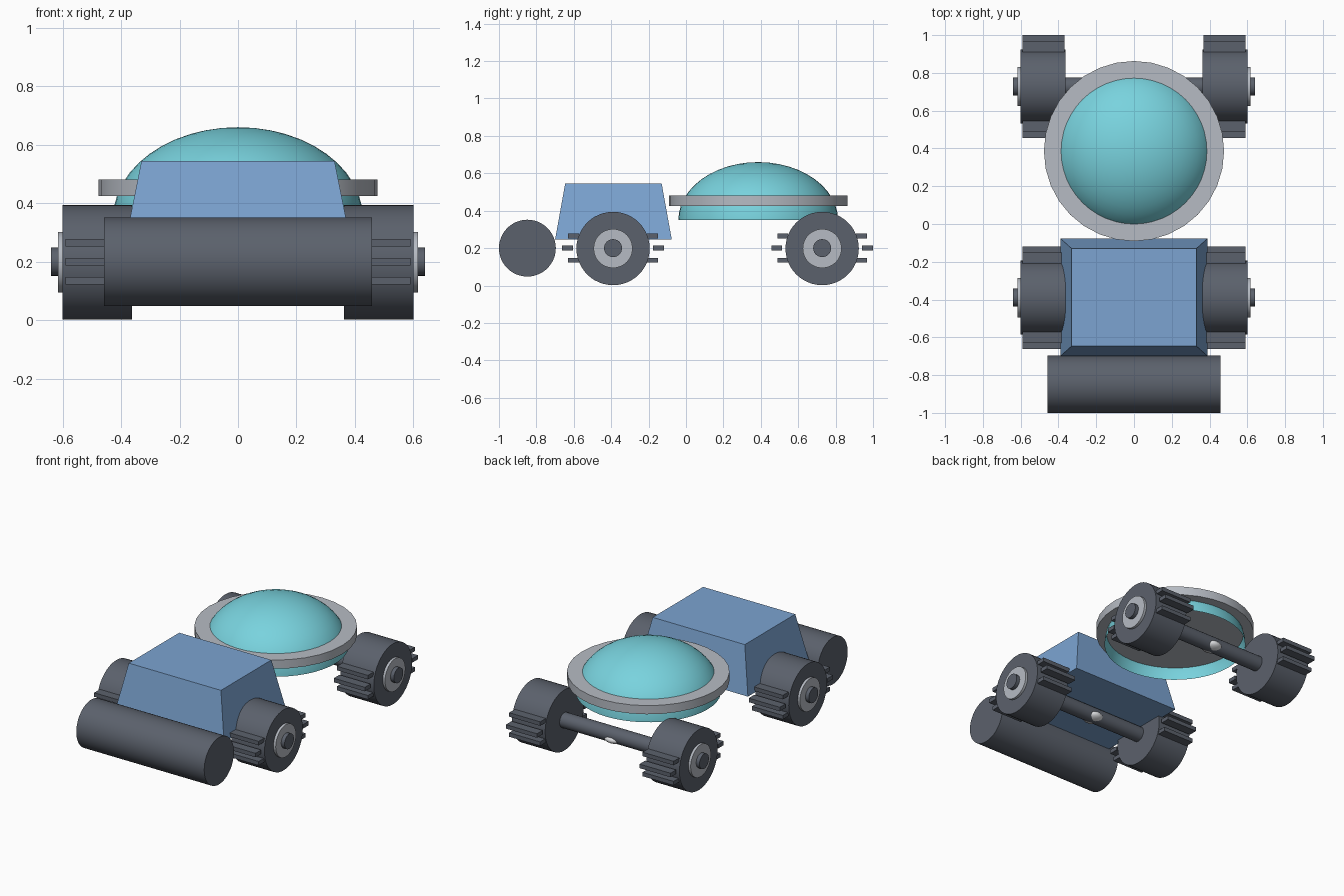
import bpy, bmesh, math
from mathutils import Matrix, Vector

if "Cube" in bpy.data.objects:
    bpy.data.objects.remove(bpy.data.objects["Cube"])


def material(name, rgb):
    m = bpy.data.materials.new(name)
    m.diffuse_color = (*rgb, 1)
    m.use_nodes = True
    m.node_tree.nodes["Principled BSDF"].inputs["Base Color"].default_value = m.diffuse_color
    return m


DARK = material("dark grey", (0.105, 0.12, 0.15))
SILVER = material("light grey", (0.47, 0.50, 0.55))
BLUE = material("blue", (0.20, 0.37, 0.64))
CYAN = material("cyan glass", (0.19, 0.65, 0.73))
WHITE = material("off white", (0.75, 0.76, 0.78))


def finish(name, bm, mat, smooth=True):
    bmesh.ops.recalc_face_normals(bm, faces=bm.faces)
    mesh = bpy.data.meshes.new(name)
    bm.to_mesh(mesh)
    bm.free()
    ob = bpy.data.objects.new(name, mesh)
    bpy.context.collection.objects.link(ob)
    mesh.materials.append(mat)
    if smooth:
        bpy.ops.object.select_all(action='DESELECT')
        ob.select_set(True)
        bpy.context.view_layer.objects.active = ob
        bpy.ops.object.shade_smooth_by_angle(angle=math.radians(35))
    return ob


def x_cylinder(name, x0, x1, y, z, r, mat, segments=48):
    bm = bmesh.new()
    place = Matrix.Translation(((x0 + x1) / 2, y, z)) @ Matrix.Rotation(math.pi / 2, 4, 'Y')
    bmesh.ops.create_cone(bm, cap_ends=True, segments=segments, radius1=r, radius2=r,
                          depth=abs(x1 - x0), matrix=place)
    return finish(name, bm, mat)


def add_box(bm, centre, size):
    bmesh.ops.create_cube(bm, size=1, matrix=Matrix.Translation(centre)
                          @ Matrix.Diagonal((*size, 1)))


# Front roller
x_cylinder("front_roller", -0.458, 0.458, -0.848, 0.2, 0.152, DARK)

# Tapered cab
bm = bmesh.new()
add_box(bm, (0, -0.388, 0.395), (0.78, 0.624, 0.30))
for v in bm.verts:
    if v.co.z > 0.4:
        v.co.x *= 0.33 / 0.39
        v.co.y = -0.388 + (v.co.y + 0.388) * 0.258 / 0.312
finish("cab", bm, BLUE, smooth=False)

# Axles with wheels, hubs and tread lugs
for end, y in (("front", -0.39), ("rear", 0.728)):
    x_cylinder(end + "_axle", -0.64, 0.64, y, 0.2, 0.048, DARK, 32)

    # Small flattened boss in the middle of the axle
    bm = bmesh.new()
    bmesh.ops.create_uvsphere(bm, u_segments=24, v_segments=12, radius=1,
                              matrix=Matrix.Translation((0, y, 0.183))
                              @ Matrix.Diagonal((0.065, 0.06, 0.03, 1)))
    finish(end + "_axle_boss", bm, WHITE)

    for side, s in (("left", -1), ("right", 1)):
        tag = f"{end}_{side}"
        x_cylinder(tag + "_wheel", s * 0.362, s * 0.6, y, 0.198, 0.196, DARK)
        x_cylinder(tag + "_hub", s * 0.5, s * 0.616, y, 0.198, 0.104, SILVER)
        bm = bmesh.new()
        for d in (-1, 1):
            for dz, reach in ((-0.065, 0.211), (0, 0.243), (0.065, 0.211)):
                add_box(bm, (s * 0.478, y + d * reach, 0.2 + dz), (0.222, 0.058, 0.026))
        finish(tag + "_tread_lugs", bm, DARK, smooth=False)

# Disc that collars the dome
bm = bmesh.new()
bmesh.ops.create_cone(bm, cap_ends=True, segments=32, radius1=0.477, radius2=0.477,
                      depth=0.056, matrix=Matrix.Translation((0, 0.386, 0.453)))
finish("dome_collar", bm, SILVER)

# Open half dome
bm = bmesh.new()
bmesh.ops.create_uvsphere(bm, u_segments=48, v_segments=24, radius=1)
bmesh.ops.delete(bm, geom=[v for v in bm.verts if v.co.z < -0.01], context='VERTS')
bm.transform(Matrix.Translation((0, 0.386, 0.35)) @ Matrix.Diagonal((0.427, 0.427, 0.31, 1)))
finish("dome", bm, CYAN)
